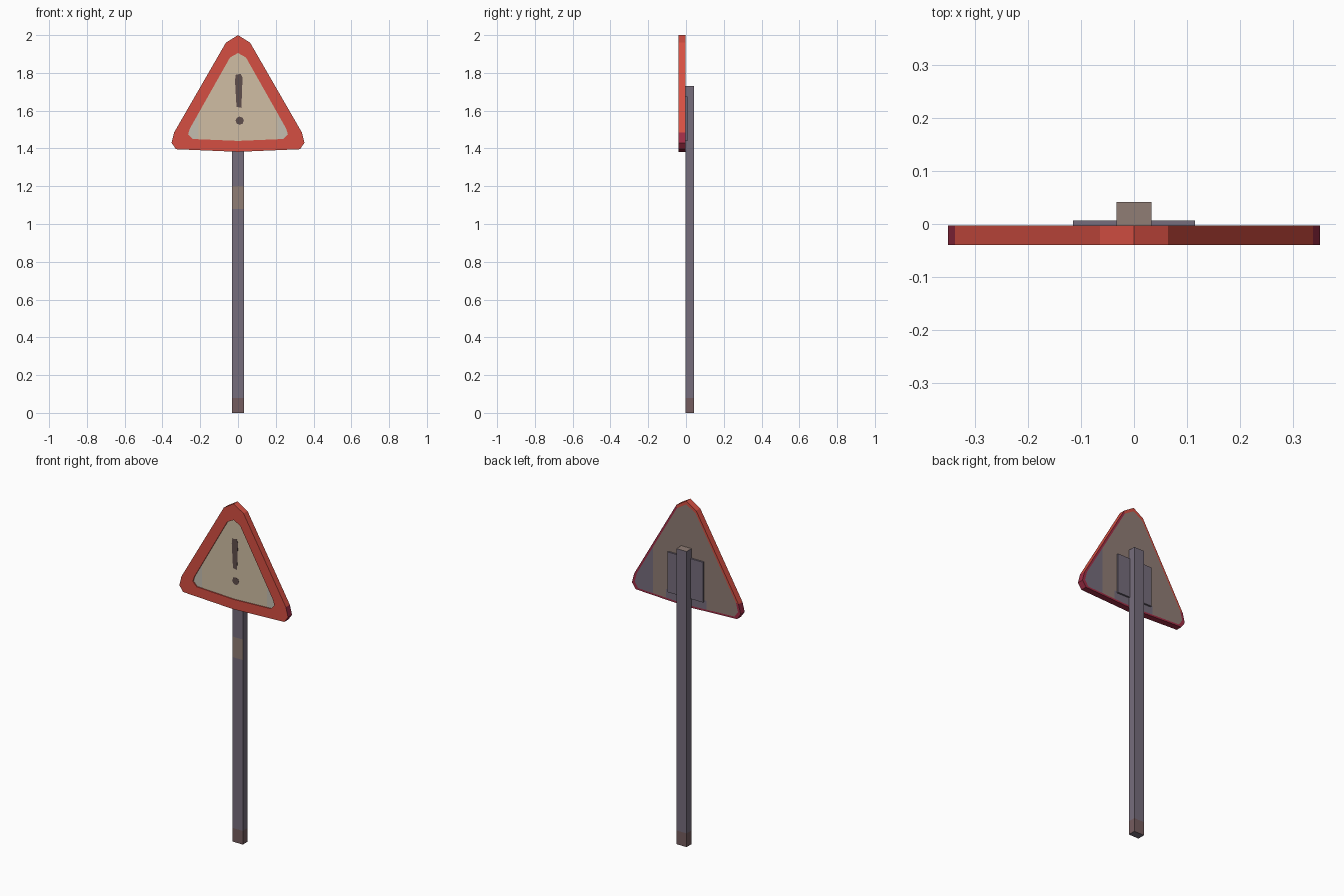
import bpy, bmesh, math
from mathutils import Vector

if "Cube" in bpy.data.objects:
    bpy.data.objects.remove(bpy.data.objects["Cube"])


def mat(name, r, g, b):
    """Flat material from an sRGB colour (0-255)."""
    m = bpy.data.materials.new(name)
    lin = [((c / 255 + 0.055) / 1.055) ** 2.4 for c in (r, g, b)]
    m.diffuse_color = (*lin, 1)
    m.use_nodes = True
    m.node_tree.nodes["Principled BSDF"].inputs["Base Color"].default_value = m.diffuse_color
    return m


RED = mat("sign red", 213, 79, 66)
CRIMSON = mat("crimson", 160, 46, 70)
CREAM = mat("cream", 208, 190, 164)
PALE = mat("pale grey", 196, 189, 176)
MARK = mat("dark brown", 96, 78, 76)
STEEL = mat("purple grey", 118, 109, 124)
RUST = mat("worn brown", 144, 125, 117)
BASE = mat("base brown", 116, 92, 94)


def finish(name, bm, mats, rule):
    """Recalculate normals, colour faces by rule(centre, normal), link."""
    bmesh.ops.recalc_face_normals(bm, faces=bm.faces[:])
    bm.normal_update()
    me = bpy.data.meshes.new(name)
    for m in mats:
        me.materials.append(m)
    for f in bm.faces:
        f.material_index = mats.index(rule(f.calc_center_median(), f.normal))
    bm.to_mesh(me)
    bm.free()
    ob = bpy.data.objects.new(name, me)
    bpy.context.collection.objects.link(ob)
    return ob


def cut(bm, co, no):
    bmesh.ops.bisect_plane(bm, geom=bm.verts[:] + bm.edges[:] + bm.faces[:],
                           plane_co=co, plane_no=no)


def box(lo, hi):
    bm = bmesh.new()
    bmesh.ops.create_cube(bm, size=1)
    for v in bm.verts:
        v.co = Vector([(l + h) / 2 + c * (h - l) for l, h, c in zip(lo, hi, v.co)])
    return bm


def loop(half):
    """Mirror a right-hand half outline (top to bottom) into a closed loop."""
    return half + [(-x, z) for x, z in half[-2:0:-1]]


def ring(bm, pts, y):
    return [bm.verts.new((x, y, z)) for x, z in pts]


def bridge(bm, a, b):
    n = len(a)
    for i in range(n):
        j = (i + 1) % n
        bm.faces.new((a[i], a[j], b[j], b[i]))


FRONT, BACK, RECESS = -0.04, -0.003, -0.034
outer = loop([(0, 2.0), (0.064, 1.96), (0.338, 1.485), (0.352, 1.43), (0.328, 1.396), (0, 1.382)])
inner = loop([(0, 1.905), (0.042, 1.882), (0.255, 1.505), (0.264, 1.475), (0.24, 1.45), (0, 1.44)])
back = [(x * 0.95, 1.6 + (z - 1.6) * 0.95) for x, z in outer]

# Triangular frame: front border, recess wall, outer rim, back border
bm = bmesh.new()
loops = [ring(bm, inner, RECESS), ring(bm, inner, FRONT), ring(bm, outer, FRONT),
         ring(bm, outer, BACK), ring(bm, back, BACK)]
for a, b in zip(loops, loops[1:]):
    bridge(bm, a, b)


def frame_rule(c, n):
    if n.y < -0.5:
        return RED
    if FRONT < c.y < -0.035:            # recess wall
        return RED
    if n.y > 0.5:                       # back border
        return CRIMSON if c.x > 0.1 or c.z < 1.47 else RED
    return CRIMSON if c.z < 1.47 else RED


bmesh.ops.recalc_face_normals(bm, faces=bm.faces[:])
finish("sign_frame", bm, [RED, CRIMSON], frame_rule)

# Front panel with paler corners
bm = bmesh.new()
bm.faces.new(ring(bm, inner, RECESS))
for x in (-0.21, 0.21):
    cut(bm, (x, 0, 0), (1, 0, 0))
ob = finish("sign_panel", bm, [CREAM, PALE],
            lambda c, n: PALE if abs(c.x) > 0.21 else CREAM)
if ob.data.polygons[0].normal.y > 0:
    ob.data.flip_normals()

# Back panel with grey patches on one corner and below the bracket
bm = bmesh.new()
bm.faces.new(ring(bm, back, BACK))
for x in (-0.13, 0.13, 0.215):
    cut(bm, (x, 0, 0), (1, 0, 0))
cut(bm, (0, 0, 1.45), (0, 0, 1))
ob = finish("sign_back", bm, [RUST, STEEL],
            lambda c, n: STEEL if c.x > 0.215 or (abs(c.x) < 0.13 and c.z < 1.45) else RUST)
if ob.data.polygons[0].normal.y < 0:
    ob.data.flip_normals()


# Exclamation mark: tapered bar and dot, thin plates
def plate(name, pts):
    b = bmesh.new()
    a, f = ring(b, pts, RECESS + 0.0005), ring(b, pts, RECESS - 0.001)
    bridge(b, a, f)
    b.faces.new(a)
    b.faces.new(f)
    finish(name, b, [MARK], lambda c, n: MARK)


plate("mark_bar", [(-0.012, 1.79), (0.014, 1.795), (0.024, 1.775), (0.018, 1.615),
                   (-0.008, 1.62), (-0.016, 1.76)])
plate("mark_dot", [(0.009 + 0.022 * math.cos(k * math.pi / 4),
                    1.547 + 0.022 * math.sin(k * math.pi / 4)) for k in range(8)])

# Square post: brown foot, worn front band, brown top
bm = box((-0.033, -0.003, 0), (0.033, 0.042, 1.73))
for z in (0.08, 1.08, 1.20):
    cut(bm, (0, 0, z), (0, 0, 1))


def post_rule(c, n):
    if n.z > 0.5 or (n.y < -0.5 and 1.08 < c.z < 1.20):
        return RUST
    return BASE if 0 < c.z < 0.08 and abs(n.z) < 0.5 else STEEL


finish("post", bm, [STEEL, RUST, BASE], post_rule)

# Bracket plate on the back of the sign
finish("bracket", box((-0.115, -0.004, 1.44), (0.115, 0.007, 1.675)), [STEEL], lambda c, n: STEEL)
